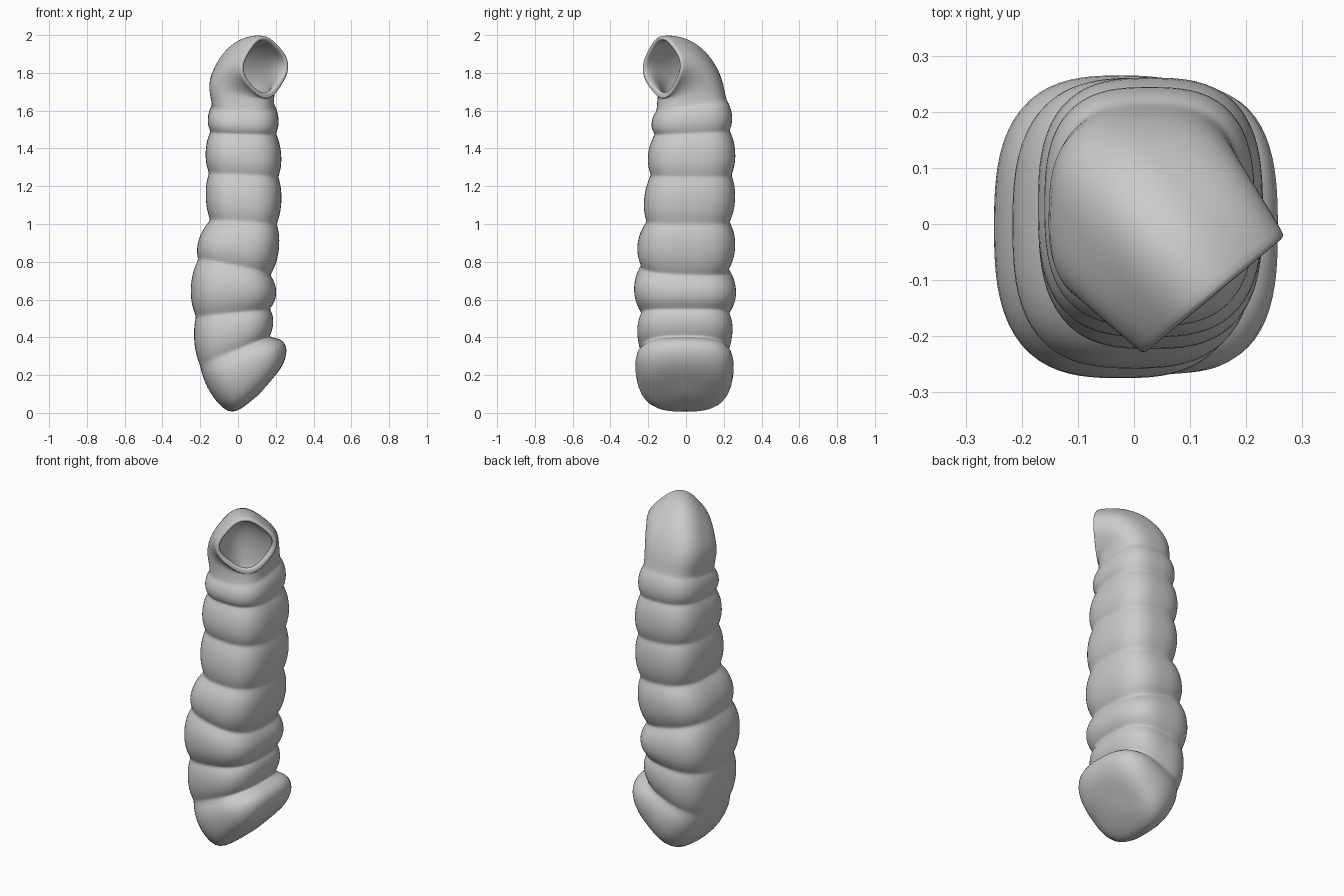
import bpy, bmesh
from math import cos, sin, tau, radians
from mathutils import Vector, Matrix

if "Cube" in bpy.data.objects:
    bpy.data.objects.remove(bpy.data.objects["Cube"])

N, P = 40, 2.9


def outline():
    """Rounded-square unit outline."""
    pts = []
    for i in range(N):
        c, s = cos(tau * i / N), sin(tau * i / N)
        r = (abs(c) ** P + abs(s) ** P) ** (-1 / P)
        pts.append((r * c, r * s))
    return pts


UNIT = outline()


def frame(xl, zl, xr, zr, yf, yb, rise=0.0):
    """Ring frame from its left and right points, front and back limits."""
    ym = (yf + yb) / 2
    a, b = Vector((xl, ym, zl)), Vector((xr, ym, zr))
    return (a + b) / 2, (b - a) / 2, Vector((0, (yb - yf) / 2, rise))


# rounded foot with slanted end
foot = [
    (0.06, 0.055, 0.16, 0.155, -0.10, 0.09),
    (0.015, 0.02, 0.205, 0.205, -0.16, 0.15),
    (-0.03, 0.0, 0.24, 0.255, -0.215, 0.20),
    (-0.08, 0.02, 0.258, 0.31, -0.25, 0.237),
    (-0.14, 0.09, 0.257, 0.36, -0.27, 0.255),
    (-0.185, 0.18, 0.225, 0.395, -0.268, 0.25),
]
# creases between the body segments
creases = [
    (-0.20, 0.25, 0.165, 0.40, -0.232, 0.215, 0.0),
    (-0.222, 0.51, 0.168, 0.55, -0.235, 0.228, 0.0),
    (-0.21, 0.81, 0.17, 0.73, -0.235, 0.222, -0.01),
    (-0.147, 1.02, 0.205, 1.00, -0.208, 0.23, 0.0),
    (-0.153, 1.27, 0.213, 1.25, -0.185, 0.24, 0.0),
    (-0.145, 1.49, 0.20, 1.48, -0.165, 0.23, 0.01),
    (-0.135, 1.63, 0.19, 1.63, -0.155, 0.212, 0.03),
]
bulge = [0.11, 0.18, 0.16, 0.12, 0.13, 0.12]

rings = [frame(*f) for f in foot]
for i, k in enumerate(bulge):
    c0, c1 = frame(*creases[i]), frame(*creases[i + 1])
    for t in (0, 0.07, 0.22, 0.4, 0.6, 0.78, 0.93):
        g = 1 + k * (1 - abs(2 * t - 1) ** 2.3)
        c, u, v = (p.lerp(q, t) for p, q in zip(c0, c1))
        rings.append((c, u * g, v * g))
rings.append(frame(*creases[-1]))

# hood turning from upright to the front right
d = Vector((0.64, -0.768, 0))
axis = Vector((0.768, 0.64, 0))
pivot = Vector((0.143, -0.127, 1.66))


def hood_ring(deg, inset=0.0):
    m = Matrix.Rotation(radians(deg), 3, axis)
    h = 0.205 - 0.035 * (deg / 90) ** 1.5
    r = h / 1.145 - inset
    return pivot - (m @ d) * h, m @ Vector((r, 0, 0)), m @ Vector((0, r, 0))


rings += [hood_ring(a) for a in (13, 25, 38, 51, 64, 77, 87, 90)]
# rolled lip and hollow inside
rings += [hood_ring(90, 0.018), hood_ring(87, 0.022)]
rings += [hood_ring(a, 0.03) for a in (75, 60, 45, 30, 15)]
rings += [frame(-0.10, 1.56, 0.15, 1.56, -0.11, 0.17),
          frame(-0.08, 1.48, 0.13, 1.48, -0.09, 0.14)]

bm = bmesh.new()
loops = [[bm.verts.new(c + x * u + y * v) for x, y in UNIT] for c, u, v in rings]
for a, b in zip(loops, loops[1:]):
    for i in range(N):
        j = (i + 1) % N
        bm.faces.new((a[i], a[j], b[j], b[i]))
for loop, centre in ((loops[0], Vector((0.113, 0, 0.098))),
                     (loops[-1], rings[-1][0] - Vector((0, 0, 0.02)))):
    tip = bm.verts.new(centre)
    for i in range(N):
        bm.faces.new((tip, loop[i], loop[(i + 1) % N]))
bmesh.ops.recalc_face_normals(bm, faces=bm.faces)
mesh = bpy.data.meshes.new("segmented_tube")
bm.to_mesh(mesh)
bm.free()
for p in mesh.polygons:
    p.use_smooth = True
tube = bpy.data.objects.new("segmented_tube", mesh)
bpy.context.collection.objects.link(tube)
sub = tube.modifiers.new("smooth", 'SUBSURF')
sub.levels = sub.render_levels = 1
